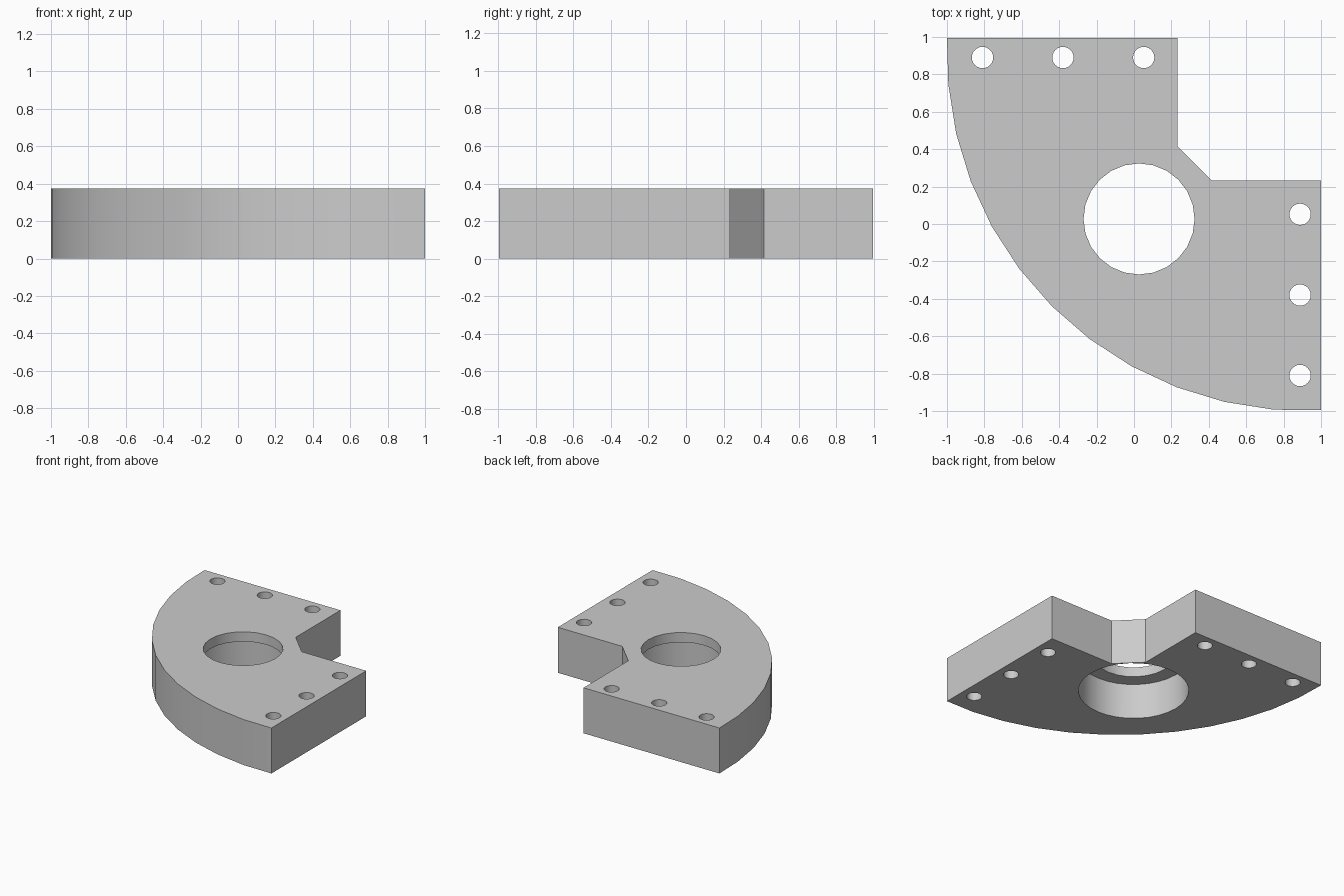
import bpy, bmesh, math
from math import cos, sin, radians

cube = bpy.data.objects.get("Cube")
if cube:
    bpy.data.objects.remove(cube, do_unlink=True)

HEIGHT = 0.373
LEDGE = 0.293          # height of the step inside the bore
NOTCH, CHAMFER = 0.233, 0.415
CENTRE = (0.027, 0.027)

grey = bpy.data.materials.new("plain grey")
grey.use_nodes = True
colour = (0.6, 0.6, 0.6, 1)
grey.diffuse_color = colour
grey.node_tree.nodes["Principled BSDF"].inputs["Base Color"].default_value = colour


def prism(name, outline, bottom, top):
    """Extrude a closed outline between two heights."""
    bm = bmesh.new()
    face = bm.faces.new([bm.verts.new((x, y, bottom)) for x, y in outline])
    grown = bmesh.ops.extrude_face_region(bm, geom=[face])["geom"]
    bmesh.ops.translate(bm, vec=(0, 0, top - bottom),
                        verts=[v for v in grown if isinstance(v, bmesh.types.BMVert)])
    bmesh.ops.recalc_face_normals(bm, faces=bm.faces)
    mesh = bpy.data.meshes.new(name)
    bm.to_mesh(mesh)
    bm.free()
    mesh.materials.append(grey)
    obj = bpy.data.objects.new(name, mesh)
    bpy.context.collection.objects.link(obj)
    return obj


def circle(centre, radius, sides):
    return [(centre[0] + radius * cos(math.tau * i / sides),
             centre[1] + radius * sin(math.tau * i / sides)) for i in range(sides)]


# Quarter-round plate with a chamfered square notch
arc_centre, arc_radius = 0.914, 1.914
outline = [(-1, 0.995)]
for i in range(1, 12):
    a = radians(180 - 3 + 8 * i)
    outline.append((arc_centre + arc_radius * cos(a), arc_centre + arc_radius * sin(a)))
outline += [(1, -0.995), (1, NOTCH), (CHAMFER, NOTCH), (NOTCH, CHAMFER), (NOTCH, 0.995)]
plate = prism("bracket_plate", outline, 0, HEIGHT)

# Stepped bore and two rows of bolt holes
cutters = [
    prism("bore_cutter", circle(CENTRE, 0.297, 24), -0.1, HEIGHT + 0.1),
    prism("counterbore_cutter", circle(CENTRE, 0.415, 32), -0.1, LEDGE),
]
for along in (-0.81, -0.38, 0.052):
    for spot in ((along, 0.89), (0.888, along)):
        cutters.append(prism("bolt_hole_cutter", circle(spot, 0.057, 24), -0.1, HEIGHT + 0.1))

bpy.ops.object.select_all(action="DESELECT")
bpy.context.view_layer.objects.active = plate
plate.select_set(True)
for cutter in cutters:
    cutter.hide_render = True
    mod = plate.modifiers.new("cut", "BOOLEAN")
    mod.operation = "DIFFERENCE"
    mod.solver = "EXACT"
    mod.object = cutter
    bpy.ops.object.modifier_apply(modifier=mod.name)
    bpy.data.objects.remove(cutter, do_unlink=True)

bpy.ops.object.shade_smooth_by_angle(angle=radians(30))
